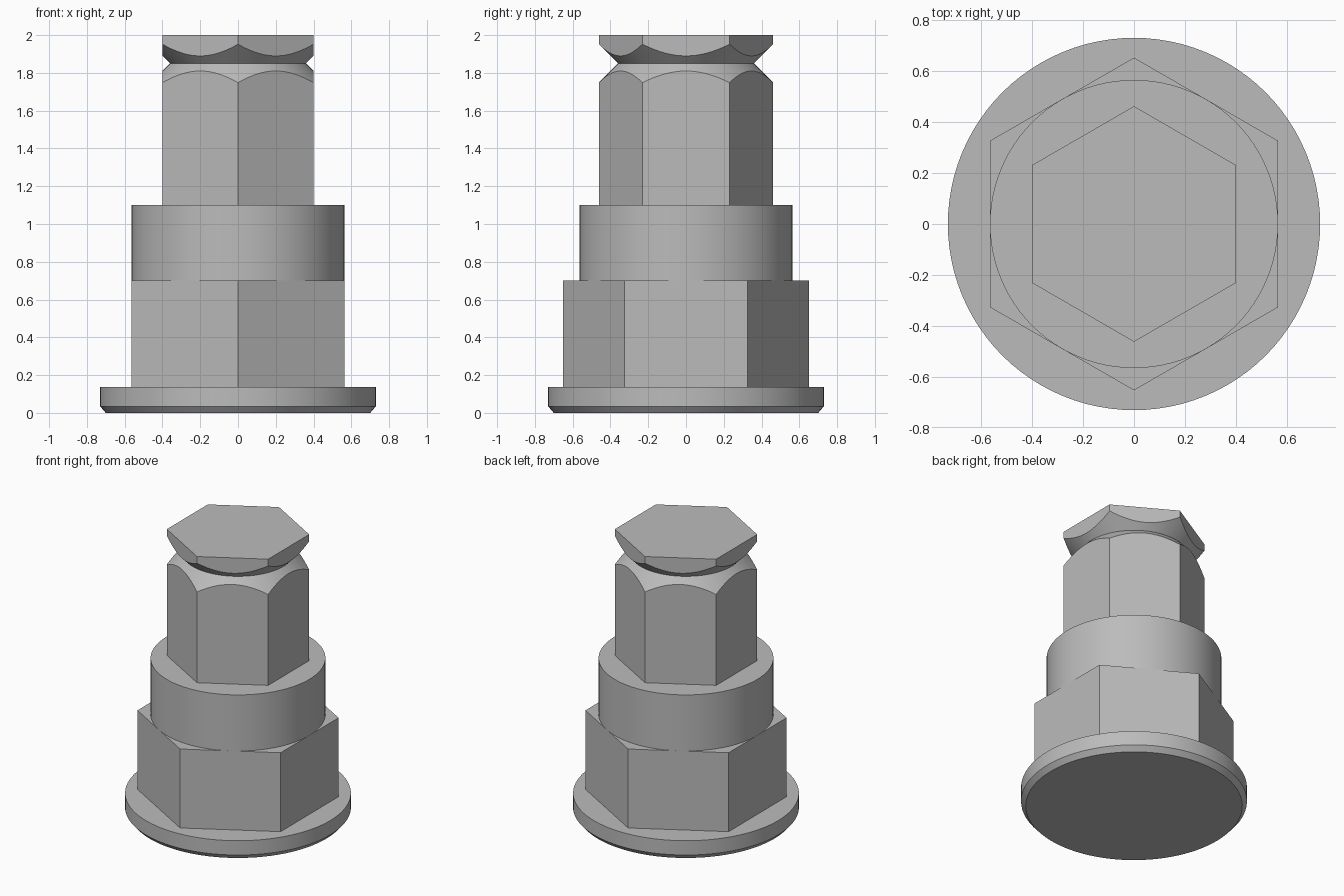
import bpy
import bmesh
from math import cos, sin, pi, radians

SIDES = 96

cube = bpy.data.objects.get("Cube")
if cube:
    bpy.data.objects.remove(cube, do_unlink=True)

steel = bpy.data.materials.new("grey steel")
steel.use_nodes = True
GREY = (0.5, 0.5, 0.5, 1.0)
steel.diffuse_color = GREY
steel.node_tree.nodes["Principled BSDF"].inputs["Base Color"].default_value = GREY


def hexagon(apothem):
    """Radius by angle of a hexagon with corners on the y axis."""
    return lambda a: apothem / cos((a + pi / 6) % (pi / 3) - pi / 6)


def loft(name, rings, sides=SIDES):
    """Skin a closed solid over rings, each giving radius and height by angle."""
    bm = bmesh.new()
    loops = []
    for ring in rings:
        loop = []
        for i in range(sides):
            a = 2 * pi * i / sides
            r, z = ring(a)
            loop.append(bm.verts.new((r * cos(a), r * sin(a), z)))
        loops.append(loop)
    for low, high in zip(loops, loops[1:]):
        for i in range(sides):
            j = (i + 1) % sides
            bm.faces.new((low[i], low[j], high[j], high[i]))
    bm.faces.new(loops[0][::-1])
    bm.faces.new(loops[-1])
    mesh = bpy.data.meshes.new(name)
    bm.to_mesh(mesh)
    bm.free()
    mesh.materials.append(steel)
    obj = bpy.data.objects.new(name, mesh)
    bpy.context.collection.objects.link(obj)
    bpy.ops.object.select_all(action="DESELECT")
    obj.select_set(True)
    bpy.context.view_layer.objects.active = obj
    bpy.ops.object.shade_smooth_by_angle(angle=radians(25))
    return obj


def circle(r, z):
    return lambda a: (r, z)


def hex_ring(shape, z):
    return lambda a: (shape(a), z)


# Base flange with a chamfered lower rim
loft("base_flange", [circle(0.70, 0), circle(0.73, 0.035), circle(0.73, 0.137)])

# Large hexagonal body
body = hexagon(0.565)
loft("hex_body", [hex_ring(body, 0.137), hex_ring(body, 0.70)])

# Round collar inscribed in the body
loft("round_collar", [circle(0.565, 0.70), circle(0.565, 1.10)])

# Hexagonal shank with a 45 degree V groove turned below its head
shank = hexagon(0.40)
NECK, GROOVE = 0.36, 1.85
loft("grooved_hex_shank", [
    hex_ring(shank, 1.10),
    lambda a: (shank(a), GROOVE + NECK - shank(a)),
    circle(NECK, GROOVE),
    lambda a: (shank(a), GROOVE - NECK + shank(a)),
    hex_ring(shank, 2.0),
])
